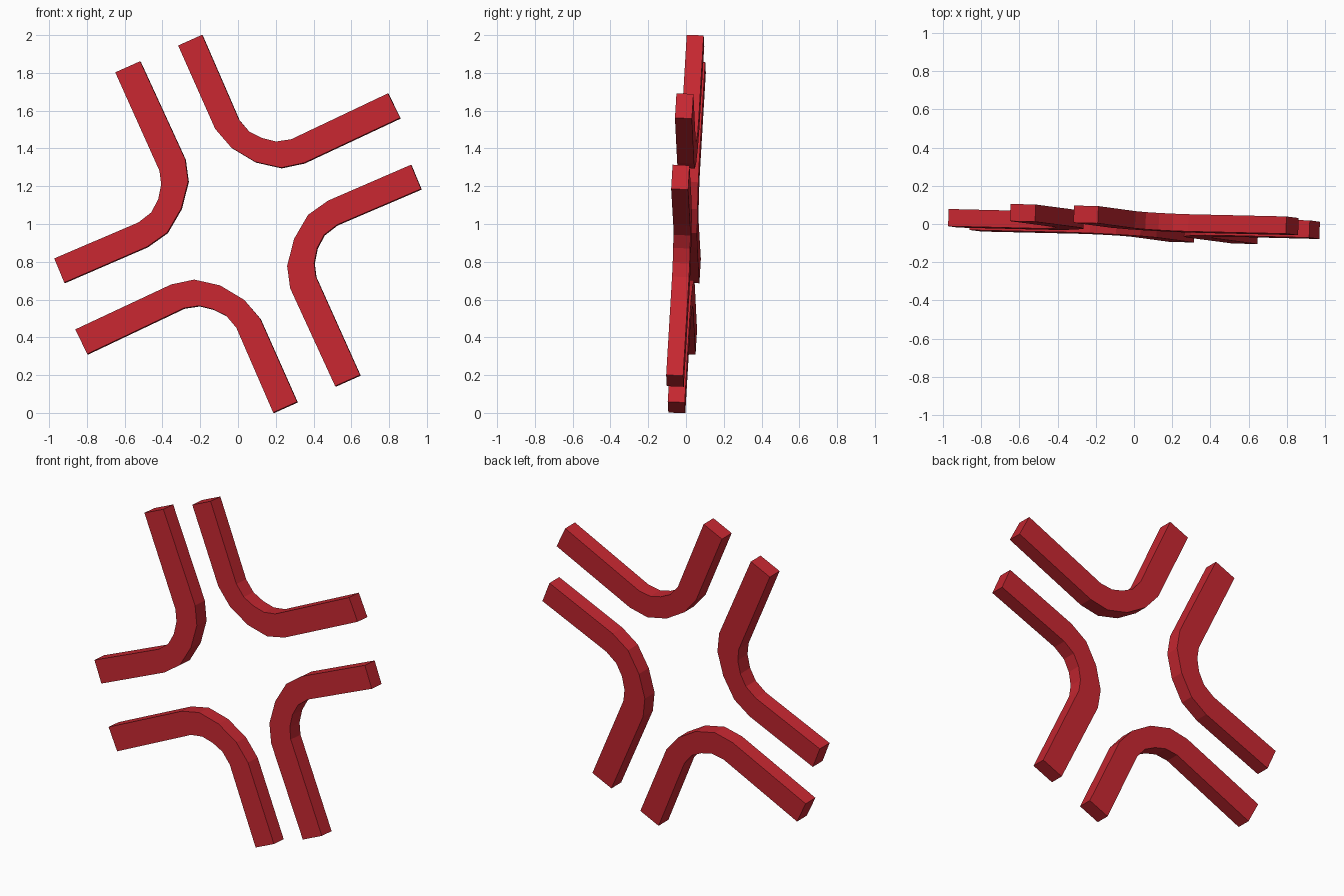
import bpy, bmesh
from mathutils import Vector

if "Cube" in bpy.data.objects:
    bpy.data.objects.remove(bpy.data.objects["Cube"])

# Shared red material
red = bpy.data.materials.new("red")
red.diffuse_color = (0.56, 0.02, 0.03, 1)
red.use_nodes = True
red.node_tree.nodes["Principled BSDF"].inputs["Base Color"].default_value = red.diffuse_color

# The four bars lie in one slightly tilted plane: y = A*x + B*(z-1)
A, B, T = -0.0423, 0.0407, 0.09
NORMAL = Vector((-A, 1, -B)).normalized()

# Edge facing the centre, then edge facing outward, as (x, z - 1)
UPPER = ([(-.315, .943), (-.119, .502), (-.034, .403), (.093, .327), (.23, .296), (.352, .322), (.86, .56)],
         [(-.188, 1.0), (.007, .551), (.061, .487), (.13, .453), (.204, .435), (.284, .447), (.796, .69)])
SIDE = ([(.918, .312), (.479, .122), (.373, .047), (.299, -.08), (.262, -.224), (.278, -.342), (.516, -.86)],
        [(.971, .184), (.526, -.006), (.458, -.059), (.421, -.128), (.405, -.208), (.414, -.28), (.648, -.801)])


def bent_bar(name, edges, sign):
    """Sweep of square sections along the bend; sign -1 turns it half round."""
    bm = bmesh.new()
    rings = []
    for p, q in zip(*edges):
        ring = []
        for (x, z), side in ((p, -1), (q, -1), (q, 1), (p, 1)):
            x, z = x * sign, z * sign
            base = Vector((x, A * x + B * z, z + 1))
            ring.append(bm.verts.new(base + NORMAL * side * T / 2))
        rings.append(ring)
    for r, s in zip(rings, rings[1:]):
        for i in range(4):
            j = (i + 1) % 4
            bm.faces.new((r[i], r[j], s[j], s[i]))
    bm.faces.new(rings[0])
    bm.faces.new(rings[-1])
    bmesh.ops.recalc_face_normals(bm, faces=bm.faces)
    mesh = bpy.data.meshes.new(name)
    bm.to_mesh(mesh)
    bm.free()
    mesh.materials.append(red)
    bpy.context.collection.objects.link(bpy.data.objects.new(name, mesh))


# Opposite bars are half-turn copies
bent_bar("upper_bar", UPPER, 1)
bent_bar("lower_bar", UPPER, -1)
bent_bar("right_bar", SIDE, 1)
bent_bar("left_bar", SIDE, -1)
